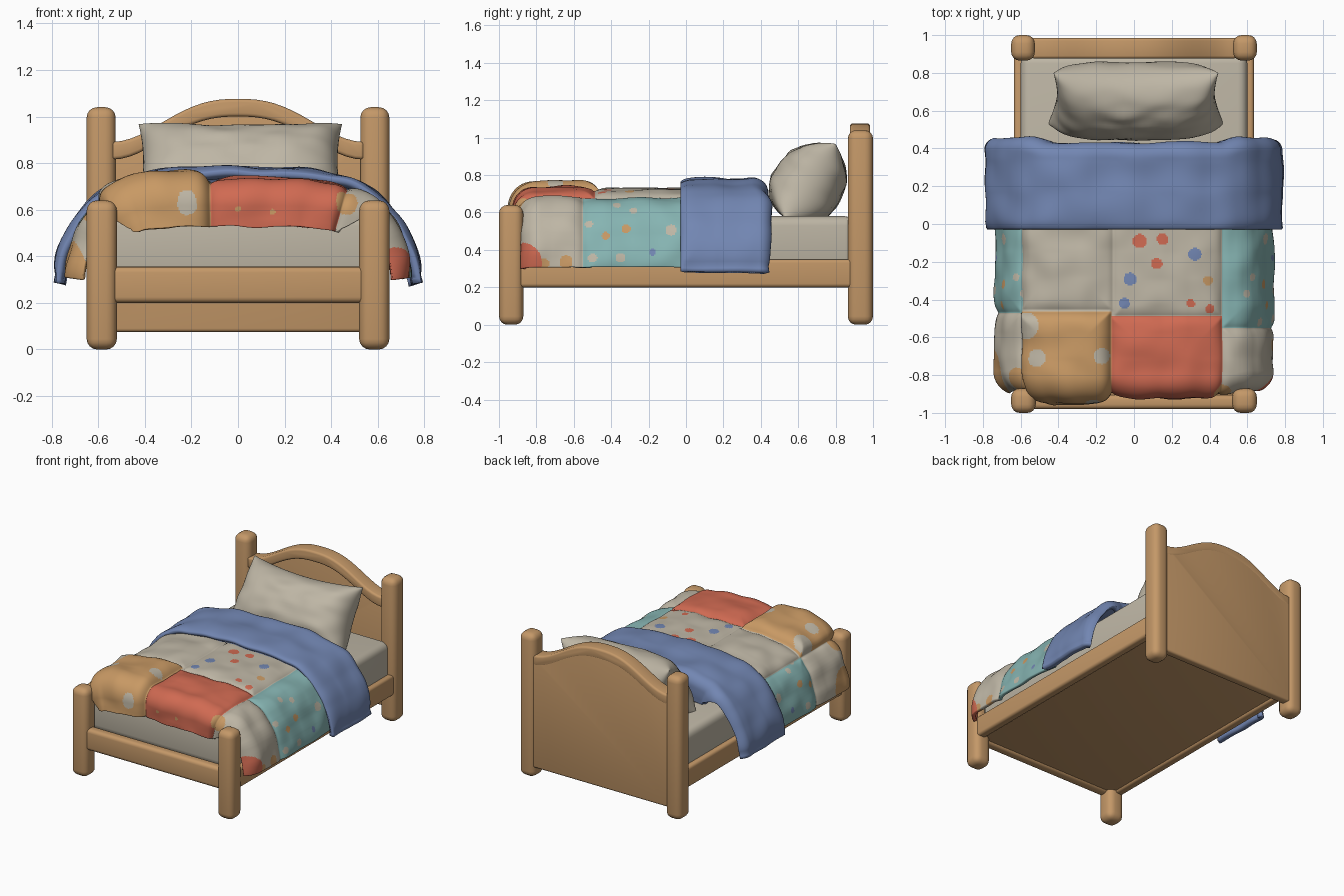
import bpy, bmesh, math
from mathutils import Vector, Matrix, noise

if "Cube" in bpy.data.objects:
    bpy.data.objects.remove(bpy.data.objects["Cube"])


def material(name, r, g, b):
    m = bpy.data.materials.new(name)
    lin = [((c / 255 + 0.055) / 1.055) ** 2.4 for c in (r, g, b)]
    m.diffuse_color = (*lin, 1)
    m.use_nodes = True
    m.node_tree.nodes["Principled BSDF"].inputs["Base Color"].default_value = m.diffuse_color
    return m


WOOD = material("wood", 196, 152, 104)
LINEN = material("linen", 190, 182, 165)
BLUE = material("blue", 114, 134, 178)
TEAL = material("teal", 134, 180, 178)
RED = material("red", 208, 106, 82)
OCHRE = material("ochre", 200, 153, 100)


def finish(name, bm, mats, thickness=0):
    mesh = bpy.data.meshes.new(name)
    bm.to_mesh(mesh)
    bm.free()
    for m in mats:
        mesh.materials.append(m)
    for p in mesh.polygons:
        p.use_smooth = True
    ob = bpy.data.objects.new(name, mesh)
    bpy.context.collection.objects.link(ob)
    if thickness:
        s = ob.modifiers.new("thickness", 'SOLIDIFY')
        s.thickness, s.offset = thickness, -1
    return ob


def box(name, x0, x1, y0, y1, z0, z1, mat=WOOD, r=0.02):
    bm = bmesh.new()
    size = Matrix.Diagonal((x1 - x0, y1 - y0, z1 - z0, 1))
    mid = Matrix.Translation(((x0 + x1) / 2, (y0 + y1) / 2, (z0 + z1) / 2))
    bmesh.ops.create_cube(bm, size=1, matrix=mid @ size)
    bmesh.ops.bevel(bm, geom=bm.edges[:], offset=r, segments=4, profile=0.5, affect='EDGES')
    return finish(name, bm, [mat])


def prism(name, outline, y0, y1, r):
    bm = bmesh.new()
    f = bm.faces.new([bm.verts.new((x, y0, z)) for x, z in outline])
    new = bmesh.ops.extrude_face_region(bm, geom=[f])["geom"]
    bmesh.ops.translate(bm, verts=[g for g in new if isinstance(g, bmesh.types.BMVert)], vec=(0, y1 - y0, 0))
    bmesh.ops.recalc_face_normals(bm, faces=bm.faces[:])
    sharp = [e for e in bm.edges if e.calc_face_angle(0) > 1]
    bmesh.ops.bevel(bm, geom=sharp, offset=r, segments=3, profile=0.5, affect='EDGES')
    return finish(name, bm, [WOOD])


# Posts and rails, both sides
for side, label in ((-1, "left"), (1, "right")):
    a, b = sorted((side * 0.525, side * 0.65))
    box(f"{label}_head_post", a, b, 0.865, 1.0, 0, 1.04, r=0.045)
    a, b = sorted((side * 0.52, side * 0.65))
    box(f"{label}_foot_post", a, b, -1.0, -0.87, 0, 0.64, r=0.045)
    a, b = sorted((side * 0.57, side * 0.635))
    box(f"{label}_side_rail", a, b, -0.9, 0.9, 0.2, 0.35)
box("foot_rail", -0.55, 0.55, -0.98, -0.905, 0.2, 0.355, r=0.025)
box("bed_base", -0.6, 0.6, -0.93, 0.9, 0.215, 0.32, r=0.01)


# Headboard with arched top and a raised rim on the front
def arch(x):
    return 0.89 + 0.185 * 0.5 * (1 + math.cos(math.pi * min(1, abs(x) / 0.54) ** 1.25))


xs = [-0.56 + 0.04 * i for i in range(29)]
top = [(x, arch(x)) for x in xs]
prism("headboard_panel", top + [(0.56, 0.075), (-0.56, 0.075)], 0.925, 0.984, 0.015)
ri = [0.542 * x / 0.56 for x in xs]
prism("headboard_rim", [(x, arch(x) + 0.001) for x in ri] + [(x, arch(x) - 0.075) for x in reversed(ri)],
      0.876, 0.985, 0.015)

# Mattress
box("mattress", -0.6, 0.6, -0.88, 0.9, 0.3, 0.58, LINEN, 0.05)


# Pillow leaning on the headboard
def pillow():
    n, bm = 40, bmesh.new()
    for side in (1, -1):
        g = []
        for i in range(n + 1):
            row = []
            for j in range(n + 1):
                u = math.sin((i / n - 0.5) * math.pi)
                v = math.sin((j / n - 0.5) * math.pi)
                t = 0.19 * ((1 - u ** 6) * (1 - abs(v) ** 2.4)) ** 0.5
                t *= (1 - 0.12 * u * u) * (1 - 0.1 * v)
                wrinkle = 0.012 * noise.noise(Vector((u * 3, v * 3, side))) * min(1, t * 12)
                row.append(bm.verts.new((0.45 * u * (1 - 0.07 * (1 - v * v)) * (1 - 0.03 * v),
                                         side * t + wrinkle,
                                         0.24 * v * (1 - 0.17 * (1 - u * u) * (v > 0)))))
            g.append(row)
        for i in range(n):
            for j in range(n):
                bm.faces.new((g[i][j], g[i + 1][j], g[i + 1][j + 1], g[i][j + 1]))
    bmesh.ops.remove_doubles(bm, verts=bm.verts[:], dist=0.0005)
    bmesh.ops.recalc_face_normals(bm, faces=bm.faces[:])
    bmesh.ops.transform(bm, verts=bm.verts[:], matrix=Matrix.Translation(
        (0.01, 0.665, 0.768)) @ Matrix.Rotation(math.radians(-34), 4, 'X'))
    finish("pillow", bm, [LINEN])


pillow()


def step(e0, e1, x):
    t = max(0, min(1, (x - e0) / (e1 - e0)))
    return t * t * (3 - 2 * t)


# Cloth draped across the bed, with its far end rolled down as a flap
def drape(name, half, y0, y_mid, y_side, r, flap, ns, nj, thick, mats, puff, paint):
    d = 1 if y_mid > y0 else -1
    acc = [0]
    for p, q in zip(half, half[1:]):
        acc.append(acc[-1] + math.dist(p, q))

    def at(s):
        k = next((i for i in range(1, len(acc)) if acc[i] >= abs(s)), len(acc) - 1)
        f = (abs(s) - acc[k - 1]) / (acc[k] - acc[k - 1])
        p, q = Vector(half[k - 1]), Vector(half[k])
        v = p.lerp(q, f)
        return Vector((math.copysign(v.x, s), v.y))

    def section(s):
        near = [at(max(-acc[-1], min(acc[-1], s + k * 0.02))) for k in (-2, -1, 0, 1, 2)]
        tan = (near[4] - near[0]).normalized()
        mid = sum(near, Vector((0, 0))) / 5 if abs(s) < acc[-1] - 0.05 else at(s)
        return mid, Vector((-tan.y, tan.x))

    bm, grid, info = bmesh.new(), [], {}
    common = abs(y_side - y0) - r - 0.02
    for i in range(ns + 1):
        s = (i / ns * 2 - 1) * acc[-1]
        p, nrm = section(s)
        edge = step(0.47, 0.6, abs(s))
        straight = abs(y_mid + (y_side - y_mid) * edge - y0) - r
        total = straight + r * 1.57 + (flap + 0.018 * noise.noise(Vector((s * 6, 0, 3)))) * (1 - edge) - 0.3 * r * edge
        row = []
        for j in range(nj + 1):
            t = j / nj
            a = common * t / 0.65 if t < 0.65 else common + (t - 0.65) / 0.35 * (total - common)
            if a < straight:
                y, drop = a, 0
            elif a < straight + r * 1.57:
                w = (a - straight) / r
                y, drop = straight + r * math.sin(w), r * (1 - math.cos(w))
            else:
                y, drop = straight + r, r + a - straight - r * 1.57
            q = p - nrm * drop
            v = bm.verts.new((q.x, y0 + d * y, q.y))
            info[v] = (s, y0 + d * a)
            row.append(v)
        grid.append(row)
    for i in range(ns):
        for j in range(nj):
            c = [grid[i][j], grid[i + 1][j], grid[i + 1][j + 1], grid[i][j + 1]]
            f = bm.faces.new(c if d > 0 else c[::-1])
            f.material_index = paint(sum(info[v][0] for v in c) / 4, sum(info[v][1] for v in c) / 4)
    bm.normal_update()
    moves = [(v, v.normal * puff(*info[v])) for v in bm.verts]
    for v, m in moves:
        v.co += m
    finish(name, bm, mats, thick)


# Patchwork quilt: patches as (s0, s1, y0, y1, colour, puff)
L, B, T, R, O = range(5)
patches = [(-1, -0.61, -0.47, 0.06, T, 0.02), (-0.61, -0.11, -0.46, 0.06, L, 0.024),
           (-0.11, 0.47, -0.49, 0.06, L, 0.02), (0.47, 1, -0.55, 0.06, T, 0.022),
           (-1, -0.61, -1.4, -0.47, L, 0.025), (-0.61, -0.12, -1.4, -0.46, O, 0.063),
           (-0.12, 0.47, -1.4, -0.49, R, 0.03), (0.47, 1, -1.4, -0.55, L, 0.025)]
# Painted dots: (s, y, radius, colour)
dots = [(0.03, -0.09, .036, R), (0.15, -0.08, .03, R), (0.12, -0.21, .03, R), (0.30, -0.42, .022, R),
        (0.40, -0.45, .025, R), (0.32, -0.16, .034, B), (-0.02, -0.29, .034, B), (-0.05, -0.42, .028, B),
        (0.39, -0.30, .026, O), (-0.50, -0.71, .046, L), (-0.17, -0.70, .042, L), (-0.22, -0.94, .042, L),
        (-0.56, -0.54, .07, L), (0.0, -0.96, .013, O), (0.15, -0.97, .013, O), (0.48, -0.90, .05, O),
        (0.94, -0.90, .13, R), (0.93, -0.64, .035, O), (0.94, -0.76, .03, O), (-0.92, -0.78, .12, O), (-0.64, -0.82, .06, O)]
for sx in (-1, 1):
    for s, y, r, c in ((.72, -.52, .022, L), (.79, -.43, .021, O), (.64, -.28, .02, L), (.75, -.32, .024, O),
                       (.76, -.08, .03, L), (.91, -.35, .025, L), (.88, -.18, .018, B), (.91, -.50, .025, L),
                       (.60, -.37, .02, L)):
        dots.append((sx * s, y, r, c))


def patch(s, y):
    return next((p for p in patches if p[0] <= s < p[1] and p[2] <= y < p[3]), patches[-1])


def quilt_puff(s, y):
    p = patch(s, y)
    e = max(0, min(s - p[0], p[1] - s, y - p[2], p[3] - y))
    return p[5] * (1 - math.exp(-e / 0.03)) + 0.014 * noise.noise(Vector((s * 7, y * 7, 1)))


def quilt_paint(s, y):
    for ds, dy, r, c in dots:
        if (s - ds) ** 2 + (y - dy) ** 2 < r * r:
            return c
    return patch(s, y)[4]


drape("patchwork_quilt", [(0, .71), (.3, .705), (.46, .683), (.58, .635), (.665, .53), (.705, .41), (.72, .305)],
      0.03, -0.892, -0.868, 0.09, 0.09, 290, 150, 0.025, [LINEN, BLUE, TEAL, RED, OCHRE], quilt_puff, quilt_paint)


# Blue folded blanket
def blue_puff(s, y):
    e = min(max(0, y + 0.03), max(0, 1.0 - abs(s)) + 0.01)
    return 0.022 * (1 - math.exp(-e / 0.025)) + 0.016 * noise.noise(Vector((s * 5, y * 6, 7)))


drape("blue_blanket", [(0, .765), (.3, .752), (.48, .718), (.61, .645), (.70, .53), (.755, .42), (.78, .285)],
      -0.03, 0.405, 0.44, 0.05, 0.11, 120, 60, 0.04, [BLUE], blue_puff, lambda s, y: 0)
